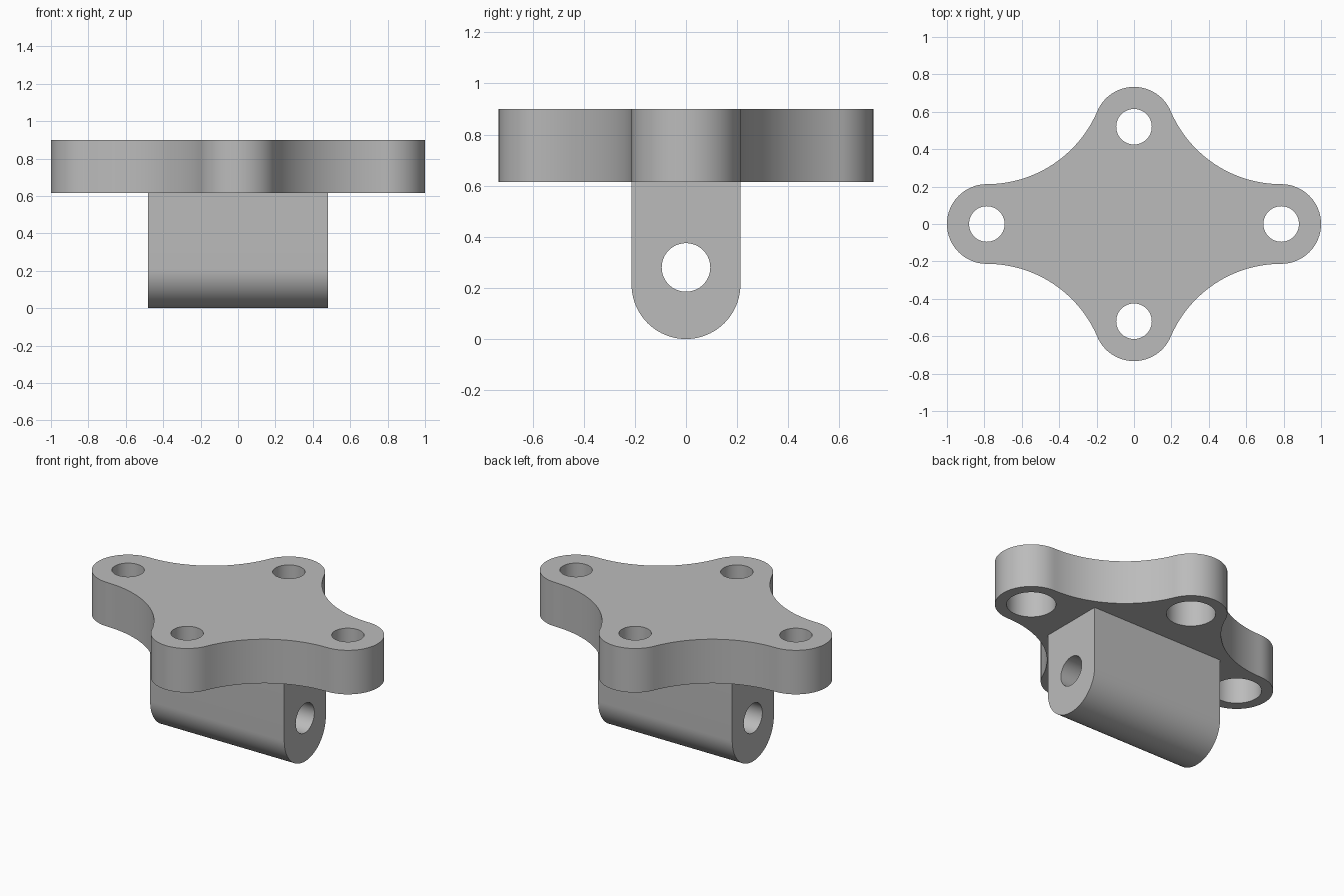
import bpy, bmesh
from math import pi, cos, sin, atan2, hypot, radians
from mathutils import Matrix

cube = bpy.data.objects.get("Cube")
if cube:
    bpy.data.objects.remove(cube, do_unlink=True)

# One plain grey for the whole bracket
grey = bpy.data.materials.new("plain_grey")
grey.use_nodes = True
COLOUR = (0.5, 0.5, 0.5, 1)
grey.diffuse_color = COLOUR
grey.node_tree.nodes["Principled BSDF"].inputs["Base Color"].default_value = COLOUR

PLATE_Z, TOP_Z, STEP_Z = 0.615, 0.9, 0.8
LOBE_R, LOBE_X, LOBE_Y = 0.213, 0.787, 0.52
HOLE_R, BORE_R = 0.095, 0.145
LUG_X, PIN_Z = 0.48, 0.28


def arc(cx, cy, r, a0, a1, n):
    return [(cx + r * cos(a0 + (a1 - a0) * i / n),
             cy + r * sin(a0 + (a1 - a0) * i / n)) for i in range(n + 1)]


def prism(name, points, low, high, along_x=False):
    """Extrude a closed outline along z, or along x with the outline in (y, z)."""
    bm = bmesh.new()
    face = bm.faces.new([bm.verts.new((u, v, low)) for u, v in points])
    moved = bmesh.ops.extrude_face_region(bm, geom=[face])["geom"]
    bmesh.ops.translate(bm, vec=(0, 0, high - low),
                        verts=[g for g in moved if isinstance(g, bmesh.types.BMVert)])
    if along_x:
        swap = Matrix(((0, 0, 1, 0), (1, 0, 0, 0), (0, 1, 0, 0), (0, 0, 0, 1)))
        bm.transform(swap)
    bmesh.ops.recalc_face_normals(bm, faces=bm.faces)
    mesh = bpy.data.meshes.new(name)
    bm.to_mesh(mesh)
    bm.free()
    mesh.materials.append(grey)
    obj = bpy.data.objects.new(name, mesh)
    bpy.context.collection.objects.link(obj)
    return obj


def disc(cx, cy, r):
    return arc(cx, cy, r, 0, 2 * pi, 64)[:-1]


def cut(obj, cutters):
    """Drill the cutters out of the part, then discard them."""
    for cutter in cutters:
        cutter.hide_render = True
        mod = obj.modifiers.new("drill", 'BOOLEAN')
        mod.operation, mod.solver, mod.object = 'DIFFERENCE', 'EXACT', cutter
    bpy.context.view_layer.update()
    graph = bpy.context.evaluated_depsgraph_get()
    mesh = bpy.data.meshes.new_from_object(obj.evaluated_get(graph))
    obj.modifiers.clear()
    obj.data = mesh
    for cutter in cutters:
        bpy.data.objects.remove(cutter, do_unlink=True)


def shade(obj):
    bpy.ops.object.select_all(action='DESELECT')
    obj.select_set(True)
    bpy.context.view_layer.objects.active = obj
    bpy.ops.object.shade_smooth_by_angle(angle=radians(30))


# Plate outline: four round lobes joined by tangent hollow arcs
hollow_r = (LOBE_X ** 2 + LOBE_Y ** 2 - 2 * LOBE_Y * LOBE_R) / (2 * LOBE_R) / 2
hollow_x = LOBE_X
hollow_r = (LOBE_X ** 2 + LOBE_Y ** 2 - 2 * LOBE_Y * LOBE_R) / (2 * LOBE_Y)
hollow_y = LOBE_R + hollow_r
join = atan2(hollow_y - LOBE_Y, hollow_x)
quarter = (arc(LOBE_X, 0, LOBE_R, 0, pi / 2, 16)
           + arc(hollow_x, hollow_y, hollow_r, -pi / 2, join - pi, 28)[1:]
           + arc(0, LOBE_Y, LOBE_R, join, pi / 2, 14)[1:])
half = quarter + [(-x, y) for x, y in reversed(quarter[:-1])]
outline = half + [(x, -y) for x, y in reversed(half[1:-1])]
plate = prism("mounting_plate", outline, PLATE_Z, TOP_Z)

# Four bolt holes, each widened from below
cutters = []
for x, y in ((LOBE_X, 0), (-LOBE_X, 0), (0, LOBE_Y), (0, -LOBE_Y)):
    cutters.append(prism("bolt_cutter", disc(x, y, HOLE_R), PLATE_Z - 0.1, TOP_Z + 0.1))
    cutters.append(prism("bore_cutter", disc(x, y, BORE_R), PLATE_Z - 0.1, STEP_Z))
cut(plate, cutters)
shade(plate)

# Round-ended lug under the plate, with a pin hole along x
lug_outline = ([(LOBE_R, PLATE_Z), (-LOBE_R, PLATE_Z)]
               + arc(0, LOBE_R, LOBE_R, pi, 2 * pi, 40))
lug = prism("pin_lug", lug_outline, -LUG_X, LUG_X, along_x=True)
cut(lug, [prism("pin_cutter", disc(0, PIN_Z, HOLE_R), -1, 1, along_x=True)])
shade(lug)
